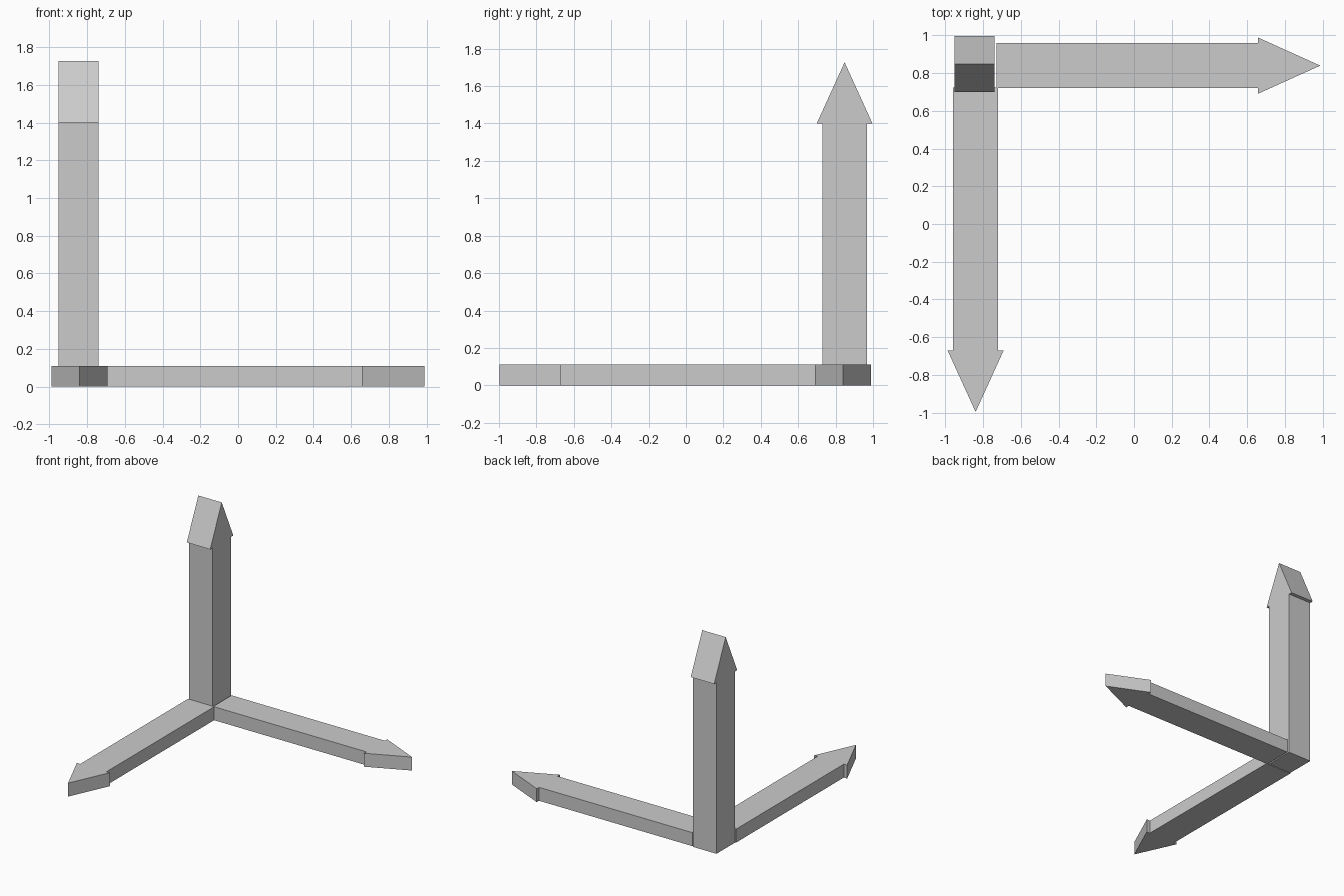
import bpy, bmesh
from mathutils import Vector

if "Cube" in bpy.data.objects:
    bpy.data.objects.remove(bpy.data.objects["Cube"])


def arrow(name, start, along, across, depth, neck, tip, shaft_half, head_half, thickness):
    """Flat arrow outline drawn from start, extruded along depth."""
    start, along, across, depth = map(Vector, (start, along, across, depth))
    outline = [(0, -shaft_half), (neck, -shaft_half), (neck, -head_half), (tip, 0),
               (neck, head_half), (neck, shaft_half), (0, shaft_half)]
    bm = bmesh.new()
    face = bm.faces.new([bm.verts.new(start + along * a + across * b) for a, b in outline])
    ext = bmesh.ops.extrude_face_region(bm, geom=[face], use_keep_orig=True)
    verts = [v for v in ext["geom"] if isinstance(v, bmesh.types.BMVert)]
    bmesh.ops.translate(bm, verts=verts, vec=depth * thickness)
    bmesh.ops.recalc_face_normals(bm, faces=bm.faces)
    mesh = bpy.data.meshes.new(name)
    bm.to_mesh(mesh)
    bm.free()
    obj = bpy.data.objects.new(name, mesh)
    bpy.context.collection.objects.link(obj)
    return obj


X, Y, Z = (1, 0, 0), (0, 1, 0), (0, 0, 1)

# Flat arrow pointing right
arrow("right_arrow", (-0.73, 0.84, 0), X, Y, Z, 1.388, 1.718, 0.119, 0.149, 0.11)
# Flat arrow pointing to the front
arrow("front_arrow", (-0.84, 0.723, 0), (0, -1, 0), X, Z, 1.393, 1.72, 0.119, 0.149, 0.11)
# Upright arrow standing in the corner
arrow("up_arrow", (-0.953, 0.848, 0), Z, Y, X, 1.40, 1.727, 0.119, 0.149, 0.212)
